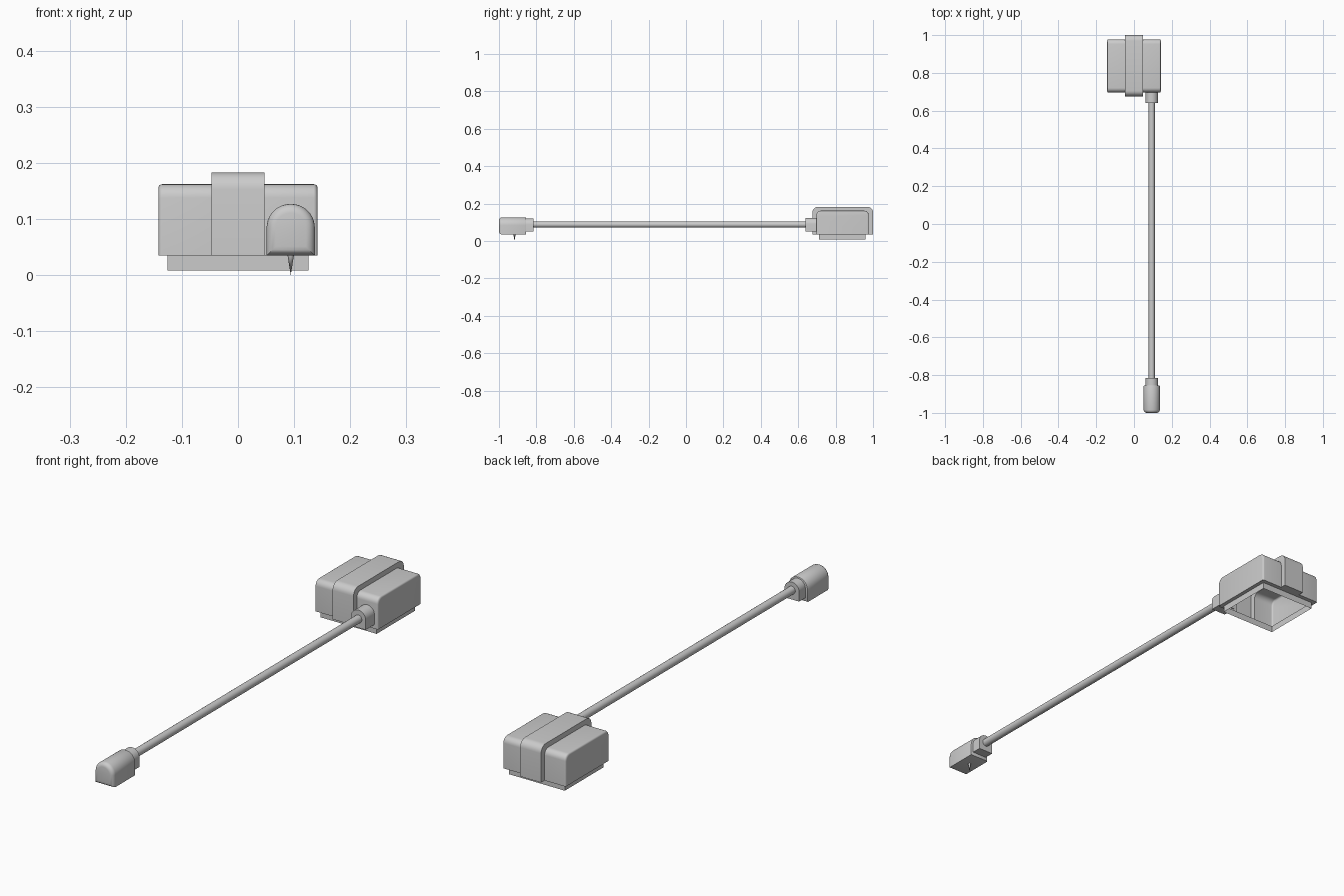
import bpy, bmesh
from math import pi, sin, cos, radians

if "Cube" in bpy.data.objects:
    bpy.data.objects.remove(bpy.data.objects["Cube"])

AX, AZ = 0.094, 0.088   # arm axis


def finish(name, bm, recalc=True):
    if recalc:
        bmesh.ops.recalc_face_normals(bm, faces=bm.faces)
    me = bpy.data.meshes.new(name)
    bm.to_mesh(me)
    bm.free()
    ob = bpy.data.objects.new(name, me)
    bpy.context.collection.objects.link(ob)
    bpy.context.view_layer.objects.active = ob
    ob.select_set(True)
    bpy.ops.object.shade_smooth_by_angle(angle=radians(32))
    ob.select_set(False)
    return ob


def loft(bm, loops, closed):
    rows = [[bm.verts.new(p) for p in l] for l in loops]
    n = len(rows[0])
    for a, b in zip(rows, rows[1:]):
        for i in range(n if closed else n - 1):
            j = (i + 1) % n
            bm.faces.new((a[i], a[j], b[j], b[i]))
    bm.faces.new(rows[0])
    bm.faces.new(rows[-1])


def bevel_steps(r, n=4):
    # (distance from the end, inset) pairs of a quarter round
    return [(r * (1 - cos(t)), r * (1 - sin(t))) for t in (pi / 2 * k / n for k in range(n + 1))]


# housing cover: open-bottom shell with a raised centre band
Z0 = 0.035


def cover(x, y0, y1, top, r, inset=0.0):
    y0, y1, top = y0 + inset, y1 - inset, top - inset
    arc = [(r * (1 - cos(pi / 2 * k / 6)), r * (1 - sin(pi / 2 * k / 6))) for k in range(7)]
    left = [(x, y0 + a, top - b) for a, b in arc]
    right = [(x, y1 - a, top - b) for a, b in reversed(arc)]
    return [(x, y0, Z0)] + left + right + [(x, y1, Z0)]


BODY = (0.697, 0.977, 0.162, 0.024)
BAND = (0.676, 1.0, 0.183, 0.03)
ends = bevel_steps(0.007)
loops = [cover(-0.142 + d, *BODY, i) for d, i in ends]
loops += [cover(-0.047, *BODY), cover(-0.047, *BAND), cover(0.047, *BAND), cover(0.047, *BODY)]
loops += [cover(0.142 - d, *BODY, i) for d, i in reversed(ends)]
bm = bmesh.new()
loft(bm, loops, False)
finish("housing_cover", bm)

# housing base: underside ledge and thin skirt around the opening
bm = bmesh.new()
bx, by0, by1, bz = 0.126, 0.712, 0.96, 0.008


def quad(pts):
    bm.faces.new([bm.verts.new(p) for p in pts])


def ledge(x0, x1, y0, y1):
    quad([(x0, y0, Z0), (x0, y1, Z0), (x1, y1, Z0), (x1, y0, Z0)])


ledge(-0.141, 0.141, 0.697, by0)
ledge(-0.141, 0.141, by1, 0.977)
ledge(-0.142, -bx, by0, by1)
ledge(bx, 0.142, by0, by1)
ledge(-0.047, 0.047, 0.676, 0.697)
ledge(-0.047, 0.047, 0.977, 1.0)
corners = [(-bx, by0), (bx, by0), (bx, by1), (-bx, by1)]
for k in range(4):
    (xa, ya), (xb, yb) = corners[k], corners[(k + 1) % 4]
    quad([(xa, ya, bz), (xb, yb, bz), (xb, yb, Z0), (xa, ya, Z0)])
bmesh.ops.remove_doubles(bm, verts=bm.verts, dist=1e-5)
finish("housing_base", bm, False)


# arched blocks along the arm: flat bottom, round top
def arch_block(name, w, zb, zt, stations):
    loops = []
    for y, i in stations:
        r, b, t = w - i, zb + i, zt - i
        l = [(AX + r, y, b)]
        l += [(AX + r * cos(pi * k / 20), y, t - r * (1 - sin(pi * k / 20))) for k in range(21)]
        loops.append(l + [(AX - r, y, b)])
    bm = bmesh.new()
    loft(bm, loops, True)
    finish(name, bm)


front = [(-1.0 + d, i) for d, i in bevel_steps(0.016)]
back = [(-0.855 - d, i) for d, i in reversed(bevel_steps(0.004, 2))]
arch_block("arm_head", 0.043, 0.035, 0.127, front + back)
arch_block("head_collar", 0.033, 0.05, 0.121, [(-0.86, 0), (-0.815, 0)])
arch_block("housing_collar", 0.033, 0.052, 0.124, [(0.64, 0), (0.70, 0)])

# arm rod
bm = bmesh.new()
bmesh.ops.create_cone(bm, cap_ends=True, segments=24, radius1=0.016, radius2=0.016, depth=1.47)
rod = finish("arm_rod", bm)
rod.rotation_euler = (pi / 2, 0, 0)
rod.location = (AX, -0.09, AZ)

# needle
bm = bmesh.new()
bmesh.ops.create_cone(bm, cap_ends=True, segments=16, radius1=0.0, radius2=0.006, depth=0.037)
needle = finish("needle", bm)
needle.location = (AX, -0.917, 0.0185)
